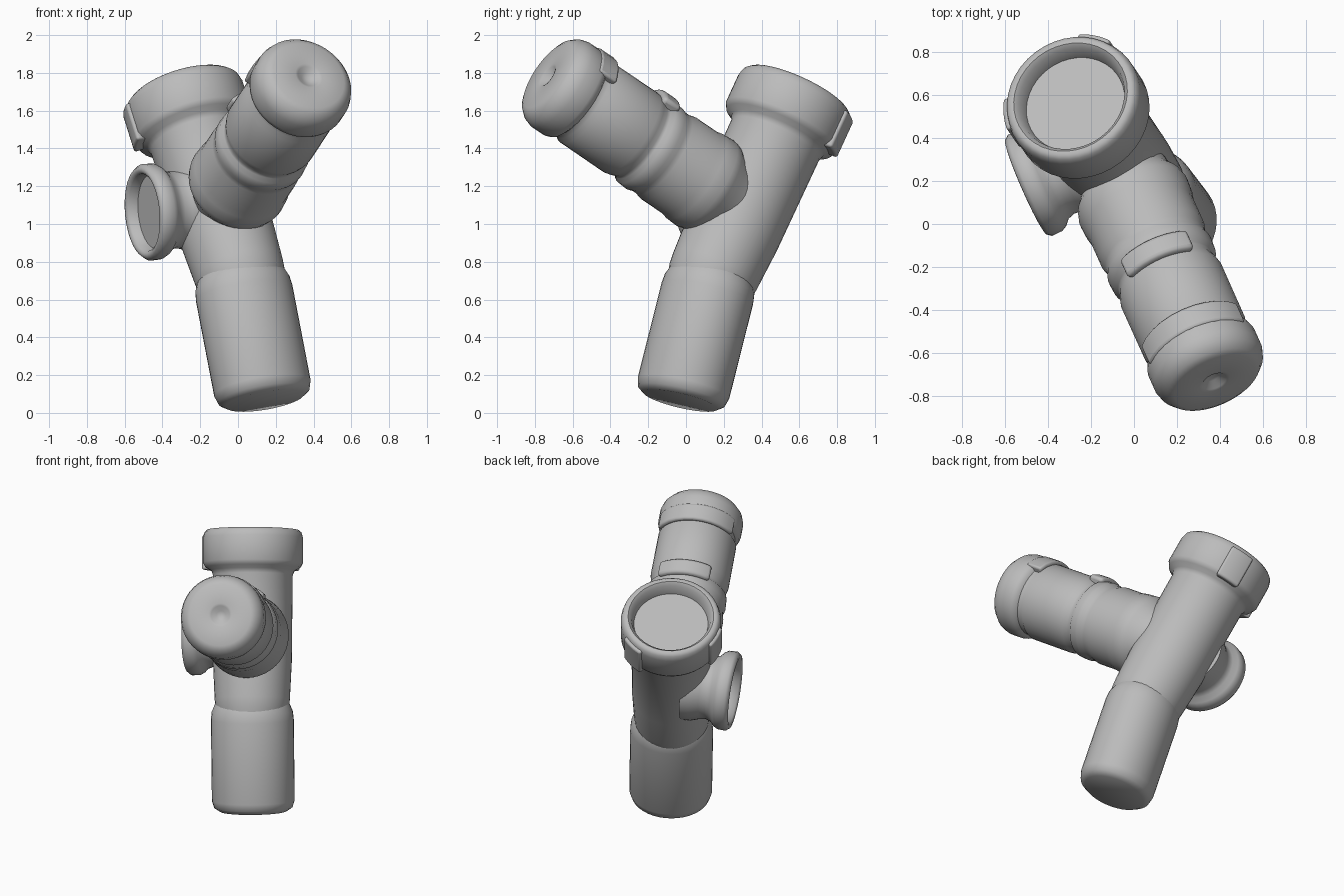
import bpy, bmesh, math
from mathutils import Vector, Matrix

cube = bpy.data.objects.get("Cube")
if cube:
    bpy.data.objects.remove(cube, do_unlink=True)

grey = bpy.data.materials.new("grey_plastic")
grey.use_nodes = True
colour = (0.5, 0.5, 0.5, 1)
grey.diffuse_color = colour
grey.node_tree.nodes["Principled BSDF"].inputs["Base Color"].default_value = colour


def finish(bm, name, bevel=0):
    """Turn a bmesh into a smooth-shaded object."""
    bmesh.ops.recalc_face_normals(bm, faces=bm.faces)
    mesh = bpy.data.meshes.new(name)
    bm.to_mesh(mesh)
    bm.free()
    mesh.materials.append(grey)
    obj = bpy.data.objects.new(name, mesh)
    bpy.context.collection.objects.link(obj)
    if bevel:
        mod = obj.modifiers.new("soft_edges", "BEVEL")
        mod.width, mod.segments = bevel, 3
    bpy.ops.object.select_all(action="DESELECT")
    obj.select_set(True)
    bpy.context.view_layer.objects.active = obj
    bpy.ops.object.shade_smooth_by_angle(angle=math.radians(45))
    return obj


def lathe(name, origin, axis, profile, flat_dir=Vector(), flatten=0, segments=40):
    """Revolve (distance, radius) pairs along axis, optionally flattened one way."""
    side = axis.orthogonal().normalized()
    bm = bmesh.new()
    verts = [bm.verts.new(origin + axis * d + side * r) for d, r in profile]
    edges = [bm.edges.new(pair) for pair in zip(verts, verts[1:])]
    bmesh.ops.spin(bm, geom=verts + edges, cent=origin, axis=axis,
                   angle=math.tau, steps=segments, use_duplicate=False)
    bmesh.ops.remove_doubles(bm, verts=bm.verts, dist=0.0005)
    for v in bm.verts:
        v.co -= flat_dir * (v.co - origin).dot(flat_dir) * flatten
    return finish(bm, name)


def arc_pad(name, origin, axis, toward, d0, d1, r0, r1, width, bevel):
    """Curved raised block hugging a tube, centred on the direction toward."""
    side = (toward - axis * toward.dot(axis)).normalized()
    start = Matrix.Rotation(-width / 2, 3, axis) @ side
    bm = bmesh.new()
    corners = ((d0, r0), (d1, r0), (d1, r1), (d0, r1))
    base = bm.faces.new([bm.verts.new(origin + axis * d + start * r) for d, r in corners])
    bmesh.ops.spin(bm, geom=[base] + base.edges[:] + base.verts[:], cent=origin,
                   axis=axis, angle=width, steps=10, use_duplicate=False)
    # drop internal slices, then close the ends
    inner = [f for f in bm.faces if len(f.verts) == 4 and
             all(len(e.link_faces) > 2 for e in f.edges)]
    bmesh.ops.delete(bm, geom=inner, context="FACES_ONLY")
    bmesh.ops.holes_fill(bm, edges=[e for e in bm.edges if e.is_boundary], sides=4)
    return finish(bm, name, bevel)


# Key centres of the fitting
joint = Vector((0.02, 0.13, 0.70))
bottom = Vector((0.142, -0.03, 0.065))
top = Vector((-0.295, 0.59, 1.70))
branch_end = Vector((0.375, -0.735, 1.785))
port_face = Vector((-0.505, 0.17, 1.06))

down = (bottom - joint).normalized()
up = (top - joint).normalized()
branch_in = Vector((-0.45, 1.0, -0.68)).normalized()
port_in = Vector((0.91, 0.40, 0.08)).normalized()
length_down = (bottom - joint).length
L = (top - joint).length

# Lower spigot, slightly oval, with a rounded shoulder and a closed end
lean = Vector((-0.54, 0.84, 0))
lean = (lean - down * lean.dot(down)).normalized()
lathe("lower_pipe", joint, down, [
    (-0.06, 0), (-0.06, 0.22), (-0.02, 0.243), (0.02, 0.26), (0.07, 0.266),
    (length_down - 0.07, 0.266), (length_down - 0.025, 0.252),
    (length_down, 0.215), (length_down, 0)], lean, 0.09)

# Main body with the socket collar and its shallow recess
lathe("main_pipe", joint, up, [
    (-0.1, 0), (-0.1, 0.2), (-0.01, 0.235), (0.06, 0.242), (0.3, 0.253), (L - 0.29, 0.256),
    (L - 0.26, 0.268), (L - 0.24, 0.305), (L - 0.21, 0.322), (L - 0.05, 0.322),
    (L - 0.015, 0.312), (L, 0.295), (L, 0.275), (L - 0.02, 0.255),
    (L - 0.085, 0.238), (L - 0.085, 0)])

# Lugs on the socket collar
for label, toward in (("front", Vector((-1, -0.1, 0))), ("back", Vector((0.2, 1, 0)))):
    arc_pad(label + "_collar_lug", top, up, toward, -0.25, -0.03, 0.28, 0.337, 0.5, 0.02)

# Branch: dimpled cap, tube, groove, coupling ring and base shoulder
lathe("branch_pipe", branch_end, branch_in, [
    (0.035, 0), (0.03, 0.03), (0.005, 0.06), (0, 0.075), (0, 0.2), (0.015, 0.23),
    (0.05, 0.258), (0.09, 0.27), (0.17, 0.27), (0.2, 0.26), (0.215, 0.238),
    (0.245, 0.238), (0.27, 0.253), (0.57, 0.254), (0.60, 0.247), (0.63, 0.236),
    (0.65, 0.238), (0.67, 0.256), (0.73, 0.26), (0.76, 0.25), (0.79, 0.25),
    (0.83, 0.26), (0.97, 0.26), (1.01, 0.268), (1.08, 0.272), (1.12, 0.262),
    (1.17, 0.23), (1.33, 0.2), (1.33, 0)])

# Clip across the top of the branch and the raised grip behind the cap
above = Vector((0, 0, 1))
arc_pad("branch_clip", branch_end, branch_in, above, 0.58, 0.69, 0.22, 0.282, 1.35, 0.02)
arc_pad("cap_grip", branch_end, branch_in, above, 0.15, 0.27, 0.22, 0.277, 2.2, 0.015)

# Side port: rolled rim, recessed face and flared neck
lathe("side_port", port_face, port_in, [
    (0.06, 0), (0.06, 0.195), (0.012, 0.205), (0, 0.222), (0.003, 0.24), (0.025, 0.257),
    (0.075, 0.255), (0.1, 0.242), (0.125, 0.215), (0.16, 0.203), (0.2, 0.208),
    (0.26, 0.228), (0.32, 0.23), (0.32, 0)])
